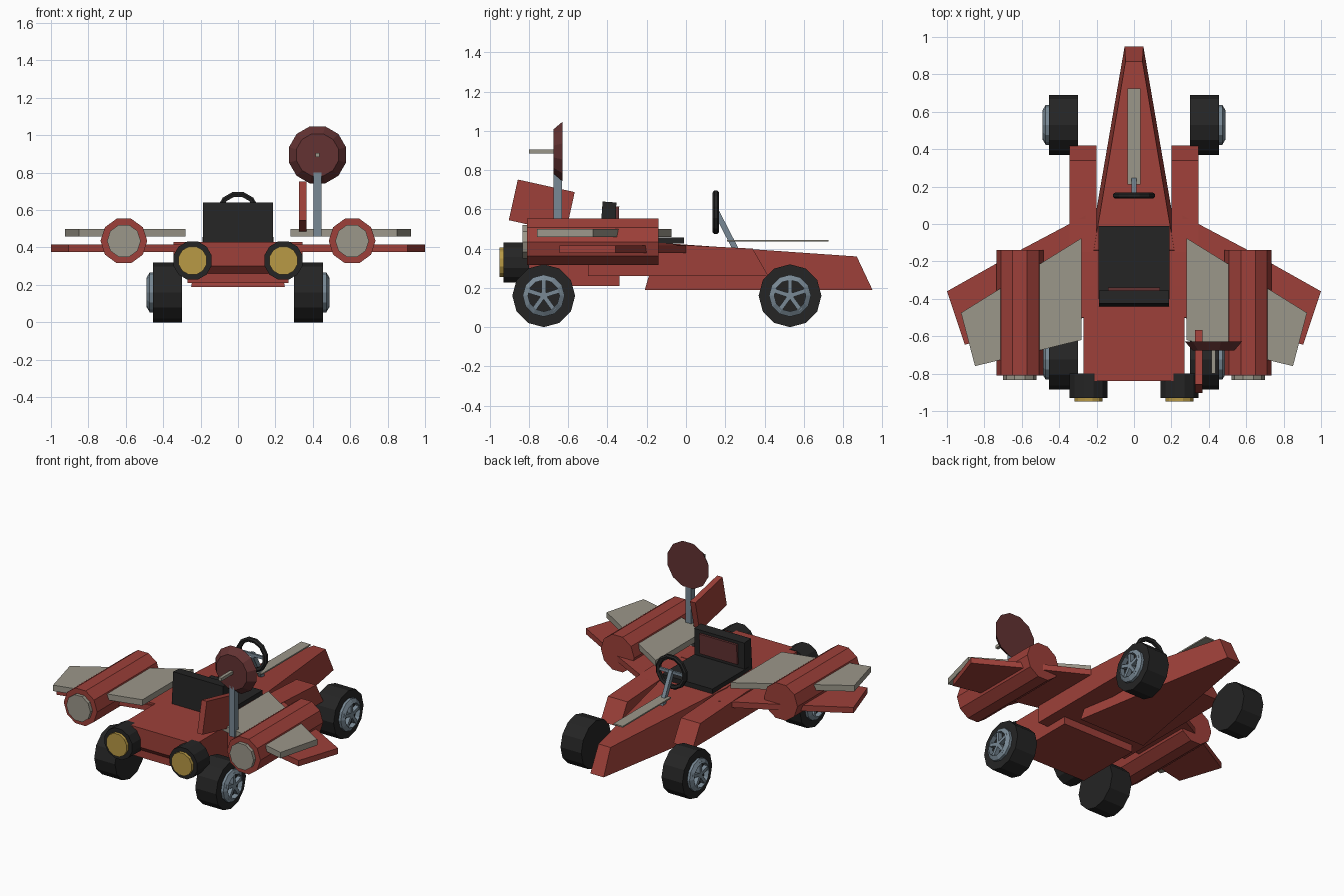
import bpy, bmesh, math
from mathutils import Matrix, Vector

if "Cube" in bpy.data.objects:
    bpy.data.objects.remove(bpy.data.objects["Cube"])


def material(name, r, g, b):
    m = bpy.data.materials.new(name)
    m.diffuse_color = (r, g, b, 1)
    m.use_nodes = True
    m.node_tree.nodes["Principled BSDF"].inputs["Base Color"].default_value = m.diffuse_color
    return m


RED = material("red paint", 0.34, 0.051, 0.041)
DARK_RED = material("dark red", 0.125, 0.032, 0.032)
GREY = material("warm grey", 0.33, 0.31, 0.255)
BLACK = material("black rubber", 0.018, 0.018, 0.018)
STEEL = material("blue steel", 0.19, 0.25, 0.30)
GOLD = material("gold", 0.48, 0.32, 0.06)


def finish(name, bm, mat):
    bmesh.ops.recalc_face_normals(bm, faces=bm.faces)
    me = bpy.data.meshes.new(name)
    bm.to_mesh(me)
    bm.free()
    me.materials.append(mat)
    ob = bpy.data.objects.new(name, me)
    bpy.context.collection.objects.link(ob)
    return ob


def loft(name, a, b, mat):
    """Solid between two matching polygons."""
    bm = bmesh.new()
    va, vb = [bm.verts.new(p) for p in a], [bm.verts.new(p) for p in b]
    bm.faces.new(va)
    bm.faces.new(vb)
    n = len(va)
    for i in range(n):
        j = (i + 1) % n
        bm.faces.new((va[i], va[j], vb[j], vb[i]))
    return finish(name, bm, mat)


def plate(name, pts, z0, z1, mat):
    return loft(name, [(x, y, z0) for x, y in pts], [(x, y, z1) for x, y in pts], mat)


def side_prism(name, pts, x0, x1, mat):
    return loft(name, [(x0, y, z) for y, z in pts], [(x1, y, z) for y, z in pts], mat)


def box(name, x0, x1, y0, y1, z0, z1, mat):
    return plate(name, [(x0, y0), (x1, y0), (x1, y1), (x0, y1)], z0, z1, mat)


def ring_points(axis, centre, r, h, n, turn):
    """n points around an axis; h is the offset along that axis."""
    out = []
    for i in range(n):
        t = 2 * math.pi * i / n + math.radians(turn)
        u, v = r * math.cos(t), r * math.sin(t)
        out.append(Vector(centre) + Vector((h, u, v) if axis == "x" else (u, h, v)))
    return out


def drum(name, axis, centre, r0, h0, r1, h1, n, mat, turn=0):
    return loft(name, ring_points(axis, centre, r0, h0, n, turn),
                ring_points(axis, centre, r1, h1, n, turn), mat)


def hoop(name, axis, centre, profile, n, mat, turn=0):
    """Closed (radius, offset) profile swept in a circle."""
    bm = bmesh.new()
    rows = [[bm.verts.new(p) for p in ring_points(axis, centre, r, h, n, turn)]
            for r, h in profile]
    for k in range(len(rows)):
        a, b = rows[k], rows[(k + 1) % len(rows)]
        for i in range(n):
            j = (i + 1) % n
            bm.faces.new((a[i], a[j], b[j], b[i]))
    return finish(name, bm, mat)


# Pointed nose hull
loft("nose_hull",
     [(-.25, -.21, .19), (.25, -.21, .19), (.05, .95, .19), (-.05, .95, .19)],
     [(-.215, -.14, .43), (.215, -.14, .43), (.045, .87, .36), (-.045, .87, .36)], RED)
box("nose_stripe", -.035, .035, .21, .725, .436, .445, GREY)

# Engine body and belly
side_prism("rear_body", [(-.84, .43), (-.84, .30), (-.80, .26), (-.33, .26), (-.33, .43)],
           -.27, .27, RED)
box("mid_body", -.21, .21, -.34, -.13, .26, .428, RED)
box("belly_plate", -.27, .27, -.80, -.34, .21, .262, RED)

# Seat
box("seat_cushion", -.19, .19, -.40, -.01, .425, .457, BLACK)
side_prism("seat_back", [(-.44, .43), (-.36, .43), (-.355, .635), (-.425, .64)], -.187, .187, BLACK)
side_prism("seat_back_pad", [(-.37, .48), (-.345, .48), (-.340, .615), (-.37, .615)],
           -.14, .14, DARK_RED)

# Steering wheel and column
WHEEL_C = (0, .152, .585)
hoop("steering_wheel", "y", WHEEL_C,
     [(.115, -.008), (.105, -.016), (.088, -.010), (.088, .010), (.105, .016), (.115, .008)],
     12, BLACK, 15)
box("steering_spoke", -.095, .095, .146, .160, .575, .595, STEEL)
side_prism("steering_column", [(.150, .60), (.150, .565), (.235, .40), (.268, .40), (.165, .60)],
           -.013, .013, STEEL)

# Paired parts
for s, side in ((-1, "left"), (1, "right")):
    side_prism(side + "_side_pod",
               [(.42, .26), (.34, .40), (-.15, .425), (-.50, .43), (-.50, .26)],
               s * .20, s * .345, RED)
    plate(side + "_lower_wing",
          [(s * .26, .045), (s * .60, -.135), (s * 1.0, -.36), (s * .905, -.645), (s * .26, -.50)],
          .377, .416, RED)
    plate(side + "_upper_wing",
          [(s * .28, -.075), (s * .925, -.475), (s * .85, -.76), (s * .28, -.62)],
          .46, .50, GREY)
    c = (s * .61, 0, .435)
    drum(side + "_engine", "y", c, .125, -.81, .125, -.14, 10, RED)
    drum(side + "_engine_nozzle", "y", c, .09, -.833, .09, -.80, 10, GREY)
    c = (s * .243, 0, .33)
    drum(side + "_exhaust", "y", c, .106, -.93, .106, -.80, 12, BLACK, 15)
    drum(side + "_exhaust_core", "y", c, .078, -.95, .078, -.92, 12, GOLD, 15)

    # Wheels with five-spoke rims
    for end, y in (("front", -.725), ("back", .53)):
        n = f"{side}_{end}_"
        c = (0, y, .16)
        drum(n + "tire", "x", c, .16, s * .30, .16, s * .455, 12, BLACK)
        hoop(n + "rim", "x", c, [(.08, s * .45), (.107, s * .45), (.107, s * .472), (.08, s * .488)],
             12, STEEL)
        bm = bmesh.new()
        for k in range(5):
            m = (Matrix.Translation((s * .467, y, .16)) @ Matrix.Rotation(k * math.tau / 5, 4, "X")
                 @ Matrix.Translation((0, 0, .045)) @ Matrix.Diagonal((.03, .022, .09, 1)))
            bmesh.ops.create_cube(bm, size=1, matrix=m)
        finish(n + "spokes", bm, STEEL)

# Tail fin on one side only
side_prism("tail_fin", [(-.857, .752), (-.567, .688), (-.613, .48), (-.903, .545)], .327, .367, RED)

# Dish on its mast
box("dish_mast", .404, .446, -.675, -.633, .46, .80, STEEL)
c = (.425, 0, .895)
drum("dish", "y", c, .117, -.675, .158, -.628, 12, DARK_RED, 15)
box("dish_feed", .414, .436, -.80, -.67, .885, .905, GREY)
